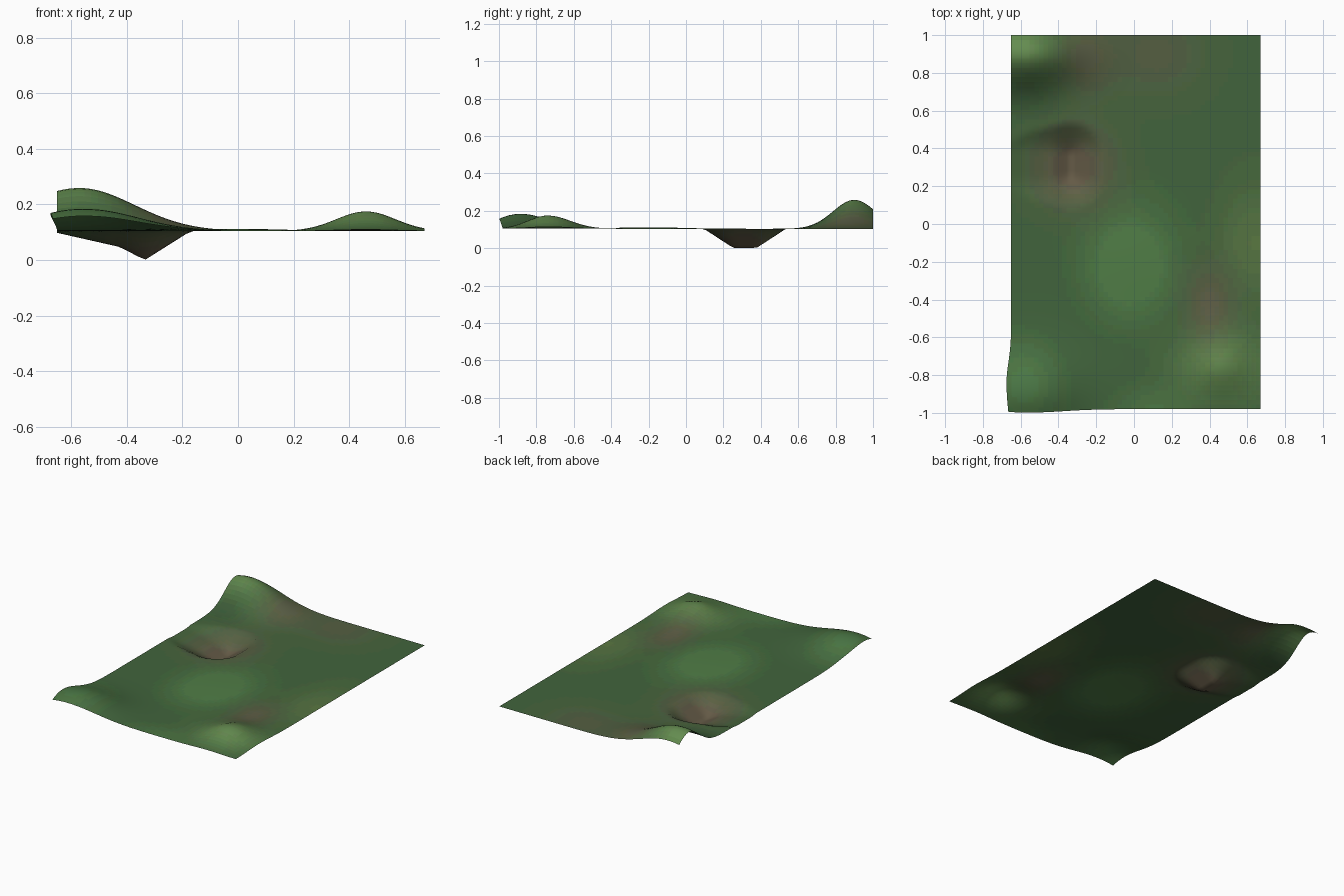
import bpy
import bmesh
from math import exp, hypot

if "Cube" in bpy.data.objects:
    bpy.data.objects.remove(bpy.data.objects["Cube"])

BASE = 0.104


def hump(x, y, cx, cy, left, right, front, back):
    """Rounded bump of height 1 with a separate width on each side."""
    sx = left if x < cx else right
    sy = front if y < cy else back
    return exp(-((x - cx) / sx) ** 2 - ((y - cy) / sy) ** 2)


def pit(x, y):
    """Cone-like hollow, steep on the right and drawn out on the left."""
    u = x + 0.335
    if u > 0:
        dx = u / 0.165
    elif u > -0.09:
        dx = -u / 0.09 * 0.45
    else:
        dx = 0.45 + (-u - 0.09) / 0.23 * 0.5
    dy = max(0, abs(y - 0.315) - 0.06) / 0.16
    return max(0, 1 - hypot(dx, dy))


def height(x, y):
    z = BASE
    z += 0.155 * hump(x, y, -0.57, 0.90, 0.30, 0.28, 0.16, 0.16)
    z += 0.080 * hump(x, y, -0.55, -0.88, 0.22, 0.27, 0.16, 0.20)
    z += 0.071 * hump(x, y, 0.46, -0.74, 0.15, 0.15, 0.15, 0.17)
    z += 0.008 * hump(x, y, 0.0, -0.2, 0.25, 0.25, 0.25, 0.25)
    return z - BASE * pit(x, y)


# Ground colours (sRGB) and where each is painted: x, y, x radius, y radius, strength
GRASS = (66, 101, 60)
MEADOW, LIME, OLIVE = (80, 126, 71), (102, 142, 80), (88, 118, 66)
EARTH, SHADE = (98, 92, 70), (54, 84, 50)
PATCHES = [
    (SHADE, 0.0, -0.3, 0.45, 0.48, 0.8),
    (MEADOW, -0.02, -0.22, 0.28, 0.34, 1.3),
    (MEADOW, -0.58, -0.85, 0.18, 0.22, 0.8),
    (MEADOW, 0.1, -0.98, 0.2, 0.12, 0.7),
    (EARTH, -0.32, 0.3, 0.22, 0.22, 1.2),
    (EARTH, -0.25, 0.88, 0.16, 0.2, 0.8),
    (EARTH, 0.12, 0.9, 0.25, 0.22, 0.6),
    (OLIVE, 0.64, -0.1, 0.2, 0.3, 1.0),
    (LIME, 0.47, -0.76, 0.25, 0.18, 1.0),
    (EARTH, 0.4, -0.42, 0.13, 0.2, 0.9),
    (LIME, -0.6, 0.92, 0.18, 0.16, 1.0),
    (SHADE, -0.58, 0.68, 0.15, 0.1, 0.8),
]


def ground_colour(x, y):
    c = GRASS
    for paint, cx, cy, rx, ry, s in PATCHES:
        w = min(1, s * hump(x, y, cx, cy, rx, rx, ry, ry))
        c = tuple(a + (b - a) * w for a, b in zip(c, paint))
    return tuple(int(round(v / 5)) * 5 for v in c)


def linear(v):
    v /= 255
    return v / 12.92 if v < 0.04045 else ((v + 0.055) / 1.055) ** 2.4


# Terrain sheet: a grid displaced by the height function
bm = bmesh.new()
bmesh.ops.create_grid(bm, x_segments=54, y_segments=80, size=1)
for v in bm.verts:
    x = 0.01 + 0.66 * v.co.x
    y = 0.01 + 0.99 * v.co.y
    z = height(x, y)
    # front left corner bulges outwards
    x2 = x - 0.025 * hump(x, y, -0.65, -0.84, 0.1, 0.1, 0.2, 0.15)
    y2 = y - 0.018 * hump(x, y, -0.55, -0.98, 0.25, 0.25, 0.1, 0.1)
    v.co = (x2, y2, z)

mesh = bpy.data.meshes.new("terrain")
terrain = bpy.data.objects.new("terrain", mesh)
bpy.context.collection.objects.link(terrain)

# Paint the faces with blended ground materials
slots = {}
for f in bm.faces:
    c = f.calc_center_median()
    key = ground_colour(c.x, c.y)
    if key not in slots:
        mat = bpy.data.materials.new("ground_%d" % len(slots))
        mat.diffuse_color = (*[linear(k) for k in key], 1)
        mat.use_nodes = True
        mat.node_tree.nodes["Principled BSDF"].inputs["Base Color"].default_value = mat.diffuse_color
        mesh.materials.append(mat)
        slots[key] = len(slots)
    f.material_index = slots[key]
    f.smooth = True
bm.to_mesh(mesh)
bm.free()
